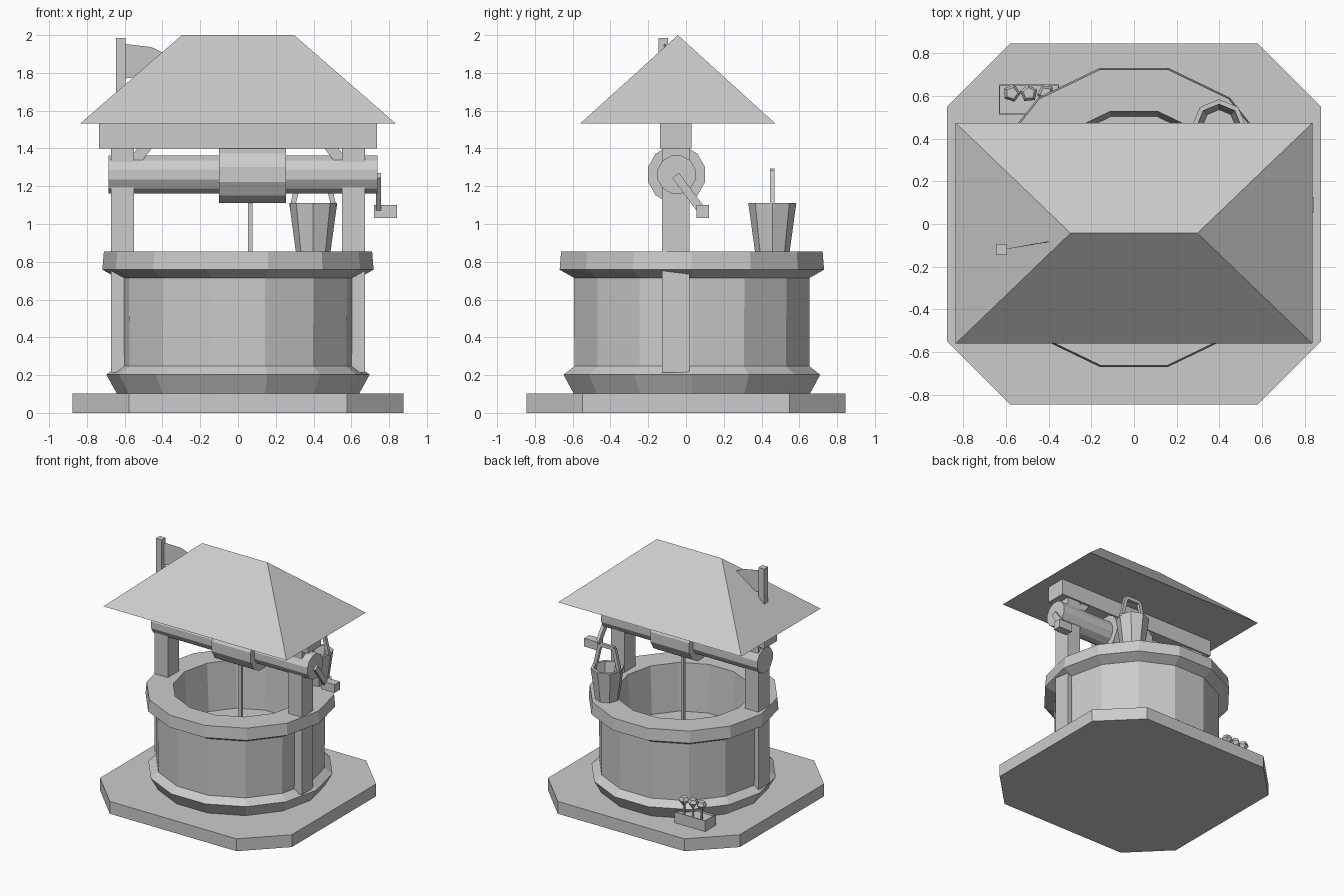
import bpy, bmesh
from math import cos, sin, pi
from mathutils import Matrix, Vector

if "Cube" in bpy.data.objects:
    bpy.data.objects.remove(bpy.data.objects["Cube"], do_unlink=True)

# One plain material
grey = bpy.data.materials.new("plain_grey")
grey.use_nodes = True
colour = (0.6, 0.6, 0.6, 1)
grey.diffuse_color = colour
grey.node_tree.nodes["Principled BSDF"].inputs["Base Color"].default_value = colour


def finish(name, bm):
    bmesh.ops.recalc_face_normals(bm, faces=bm.faces)
    mesh = bpy.data.meshes.new(name)
    bm.to_mesh(mesh)
    bm.free()
    mesh.materials.append(grey)
    obj = bpy.data.objects.new(name, mesh)
    bpy.context.collection.objects.link(obj)
    return obj


def box(name, x, y, z, wall=0.0, dip=0.0):
    """Box from (min, max) pairs, with an optional sunken top."""
    bm = bmesh.new()
    bmesh.ops.create_cube(bm, size=1)
    for v in bm.verts:
        v.co = [a + (b - a) * (c + 0.5) for (a, b), c in zip((x, y, z), v.co)]
    if dip:
        bm.normal_update()
        top = max(bm.faces, key=lambda f: f.calc_center_median().z)
        bmesh.ops.inset_region(bm, faces=[top], thickness=wall)
        sunk = bmesh.ops.extrude_discrete_faces(bm, faces=[top])["faces"][0]
        bmesh.ops.translate(bm, vec=(0, 0, -dip), verts=sunk.verts)
    return finish(name, bm)


def lathe(name, profile, sides, centre, turn=0.0, matrix=None):
    """Revolve (radius, height) points; zero radius closes to a point."""
    bm = bmesh.new()
    rings = []
    for r, h in profile:
        if r == 0:
            rings.append([bm.verts.new((0, 0, h))] * sides)
        else:
            angles = [2 * pi * i / sides + turn for i in range(sides)]
            rings.append([bm.verts.new((r * cos(a), r * sin(a), h)) for a in angles])
    for low, high in zip(rings, rings[1:]):
        for i in range(sides):
            j = (i + 1) % sides
            bm.faces.new(dict.fromkeys((low[i], low[j], high[j], high[i])))
    move = Matrix.Translation(centre) @ (matrix or Matrix())
    bmesh.ops.transform(bm, matrix=move, verts=bm.verts)
    return finish(name, bm)


def plate(name, points, depth):
    """Closed prism: a flat outline pushed along a depth vector."""
    bm = bmesh.new()
    depth = Vector(depth)
    front = [bm.verts.new(p) for p in points]
    back = [bm.verts.new(Vector(p) + depth) for p in points]
    bm.faces.new(front)
    bm.faces.new(back[::-1])
    for i in range(len(points)):
        bm.faces.new((front[i - 1], front[i], back[i], back[i - 1]))
    return finish(name, bm)


def bar(name, a, b, width, depth, flat_axis):
    """Rectangular bar between two points, depth measured on flat_axis."""
    a, b, n = Vector(a), Vector(b), Vector(flat_axis)
    side = (b - a).normalized().cross(n) * width / 2
    n = n * depth
    return plate(name, [p - n / 2 for p in (a + side, b + side, b - side, a - side)], n)


# Octagonal ground slab
X, Y, CX, CY = 0.875, 0.845, 0.578, 0.548
plate("ground_slab", [(CX, -Y, 0), (X, -CY, 0), (X, CY, 0), (CX, Y, 0),
                      (-CX, Y, 0), (-X, CY, 0), (-X, -CY, 0), (-CX, -Y, 0)], (0, 0, 0.102))

# Hollow well wall with flared foot and rim
lathe("well_wall", [(0, 0.1), (0.64, 0.1), (0.697, 0.202), (0.638, 0.247), (0.64, 0.715),
                    (0.718, 0.758), (0.71, 0.855), (0.508, 0.855), (0.484, 0.465), (0, 0.465)],
      14, (0, 0.031, 0))

# Posts and braces, mirrored left and right
for side, s in (("left", 1), ("right", -1)):
    box(side + "_post", sorted((0.55 * s, 0.672 * s)), (-0.127, 0.018), (0.215, 1.45))
    bar(side + "_brace", (0.6 * s, -0.053, 1.26), (0.45 * s, -0.053, 1.46), 0.06, 0.13, (0, 1, 0))

# Beam under the roof
box("roof_beam", (-0.735, 0.735), (-0.137, 0.03), (1.4, 1.55))

# Hipped roof
bm = bmesh.new()
a, b, c, d = [bm.verts.new(p) for p in ((-0.835, -0.56, 1.532), (0.835, -0.56, 1.532),
                                        (0.835, 0.473, 1.532), (-0.835, 0.473, 1.532))]
ridge = [bm.verts.new((x, -0.043, 2)) for x in (-0.297, 0.297)]
for face in ((a, b, c, d), (a, b, ridge[1], ridge[0]), (c, d, ridge[0], ridge[1]),
             (b, c, ridge[1]), (d, a, ridge[0])):
    bm.faces.new(face)
finish("roof", bm)

# Winding log, rope drum and rope
along_x = Matrix.Rotation(pi / 2, 4, "Y")
axle = (0, -0.05, 1.262)
for name, r, x0, x1 in (("winding_log", 0.104, -0.686, 0.738), ("rope_drum", 0.156, -0.1, 0.255)):
    lathe(name, [(0, x0), (r, x0), (r, x1), (0, x1)], 12, axle, pi / 12, along_x)
box("rope", (0.053, 0.077), (-0.067, -0.043), (0.44, 1.2))

# Crank
bar("crank_arm", (0.743, -0.055, 1.257), (0.743, 0.09, 1.063), 0.045, 0.026, (1, 0, 0))
box("crank_handle", (0.72, 0.843), (0.055, 0.123), (1.032, 1.1))

# Bucket with bail handle
lathe("bucket", [(0, 0.855), (0.092, 0.855), (0.127, 1.11), (0.104, 1.11), (0.078, 0.885), (0, 0.885)],
      8, (0.398, 0.457, 0))
bail = [(0.288, 1.09), (0.333, 1.28), (0.463, 1.28), (0.508, 1.09)]
for i, (p, q) in enumerate(zip(bail, bail[1:])):
    bar("bucket_handle_%d" % (i + 1), (p[0], 0.456, p[1]), (q[0], 0.456, q[1]),
        0.028, 0.025, (0, 1, 0))

# Pole and pennant on the roof
box("flag_pole", (-0.647, -0.595), (-0.146, -0.094), (1.58, 1.985))
plate("flag", [(-0.6, -0.118, 1.953), (-0.46, -0.093, 1.937), (-0.36, -0.078, 1.89),
               (-0.36, -0.078, 1.8), (-0.6, -0.118, 1.77)], (0, 0.002, 0))

# Planter with three flowers
box("planter", (-0.632, -0.35), (0.512, 0.652), (0.1, 0.19), 0.008, 0.015)
for i in range(3):
    spot = (-0.572 + 0.08 * i, 0.612, 0)
    lathe("flower_stem_%d" % (i + 1), [(0, 0.17), (0.009, 0.17), (0.009, 0.27), (0, 0.27)], 5, spot)
    lathe("flower_%d" % (i + 1), [(0, 0.235), (0.042, 0.29), (0.028, 0.318), (0, 0.318)], 5, spot, i * 0.4)
